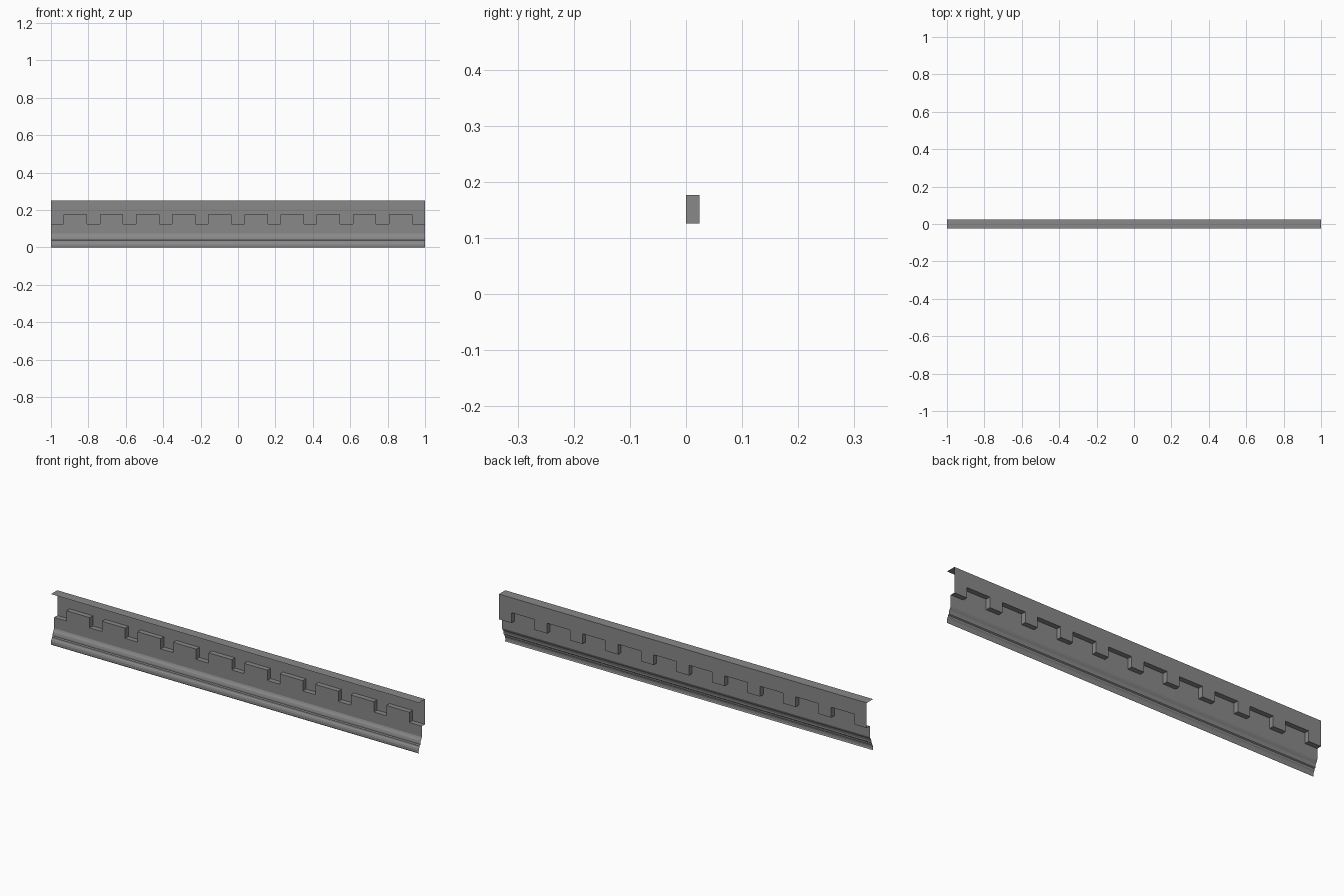
import bpy, bmesh

if "Cube" in bpy.data.objects:
    bpy.data.objects.remove(bpy.data.objects["Cube"])

BACK, FRONT = 0.0245, -0.0245
Z_LOW, Z_HIGH, Z_TOP = 0.126, 0.1765, 0.25
TEETH, TOOTH_W = 10, 0.1255
GAP_W = (2 - TEETH * TOOTH_W) / (TEETH + 1)

# dark grey finish
grey = bpy.data.materials.new("dark_grey")
grey.diffuse_color = (0.25, 0.25, 0.25, 1)
grey.use_nodes = True
grey.node_tree.nodes["Principled BSDF"].inputs["Base Color"].default_value = grey.diffuse_color


def sheet(name, build):
    bm = bmesh.new()
    build(bm)
    bmesh.ops.remove_doubles(bm, verts=bm.verts, dist=1e-5)
    mesh = bpy.data.meshes.new(name)
    bm.to_mesh(mesh)
    bm.free()
    mesh.materials.append(grey)
    ob = bpy.data.objects.new(name, mesh)
    bpy.context.collection.objects.link(ob)
    return ob


def strip(bm, x0, x1, profile):
    """Extrude an open (y, z) profile from x0 to x1."""
    for (ya, za), (yb, zb) in zip(profile, profile[1:]):
        bm.faces.new([bm.verts.new(c) for c in
                      ((x0, ya, za), (x0, yb, zb), (x1, yb, zb), (x1, ya, za))])


# top shelf, back wall and projecting row of teeth
def dentil_band(bm):
    def column(x0, x1, z_step):
        profile = [(FRONT, Z_TOP), (BACK, Z_TOP), (BACK, Z_HIGH)]
        if z_step < Z_HIGH:
            profile += [(BACK, Z_LOW), (0, Z_LOW)]
        else:
            profile += [(0, Z_HIGH), (0, Z_LOW)]
        strip(bm, x0, x1, profile)

    x = -1.0
    for i in range(TEETH):
        column(x, x + GAP_W, Z_LOW)
        x += GAP_W
        column(x, x + TOOTH_W, Z_HIGH)
        # tooth cheeks
        for xs in (x, x + TOOTH_W):
            bm.faces.new([bm.verts.new((xs, y, z)) for y, z in
                          ((0, Z_LOW), (BACK, Z_LOW), (BACK, Z_HIGH), (0, Z_HIGH))])
        x += TOOTH_W
    column(x, 1.0, Z_LOW)


# lower fascia with stepped moulding
def lower_moulding(bm):
    strip(bm, -1, 1, [(0, Z_LOW), (0, 0.073), (-0.003, 0.066), (-0.009, 0.057),
                      (-0.012, 0.047), (-0.012, 0.040), (-0.017, 0.036),
                      (-0.018, 0.029), (-0.022, 0.024), (FRONT, 0.016),
                      (FRONT, 0.005), (-0.022, 0.0)])


sheet("dentil_band", dentil_band)
sheet("lower_moulding", lower_moulding)
